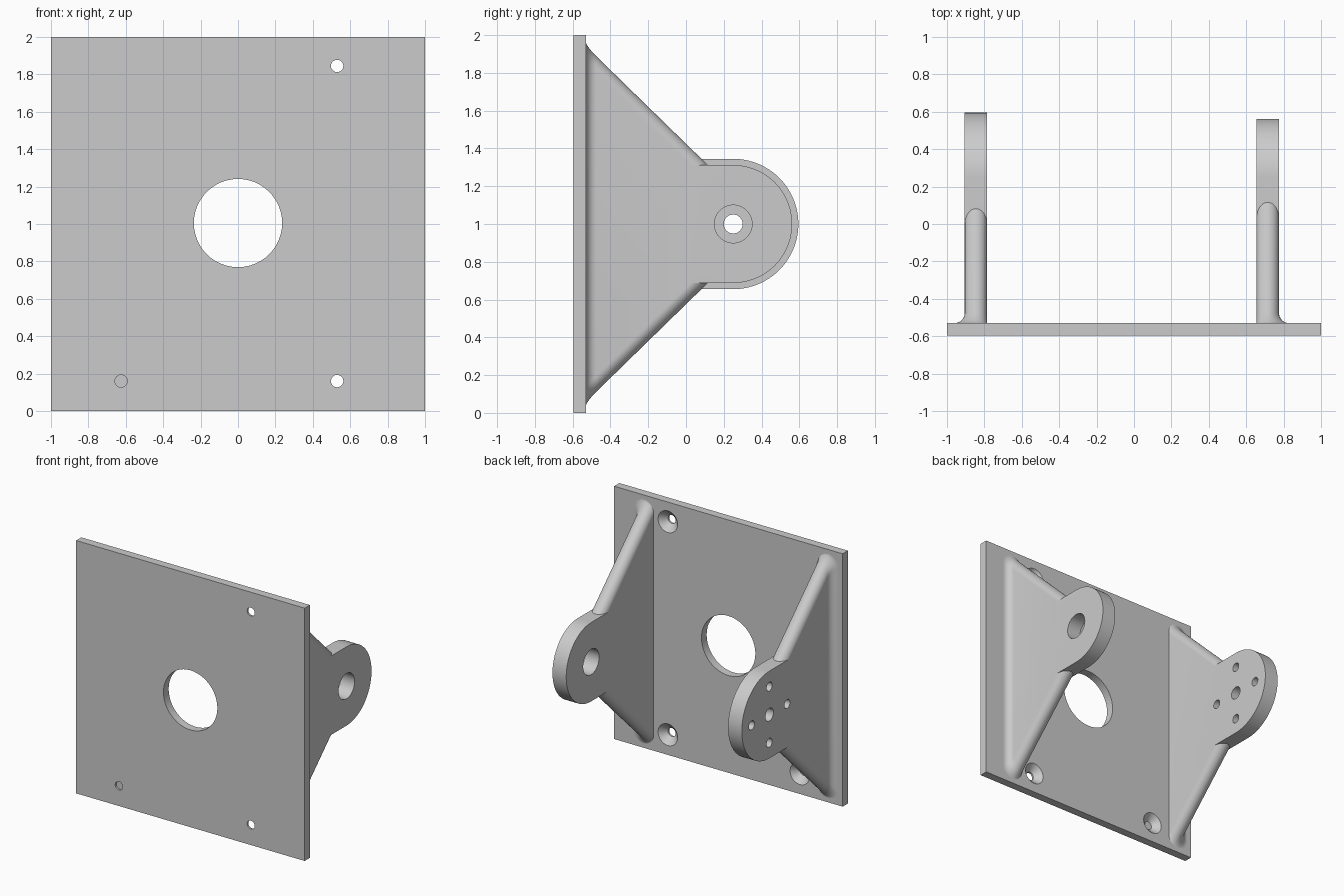
import bpy, bmesh, math
from mathutils import Matrix, Vector

cube = bpy.data.objects.get("Cube")
if cube:
    bpy.data.objects.remove(cube, do_unlink=True)

grey = bpy.data.materials.new("light_grey")
grey.use_nodes = True
grey.diffuse_color = (0.6, 0.6, 0.6, 1)
grey.node_tree.nodes["Principled BSDF"].inputs["Base Color"].default_value = (0.6, 0.6, 0.6, 1)

BACK = -0.53        # back surface of the plate
FRONT = -0.595
PIVOT_Y = 0.25
MID = 1.0
TURN = {"X": Matrix.Rotation(math.pi / 2, 4, "Y"),
        "Y": Matrix.Rotation(-math.pi / 2, 4, "X")}


def finish(name, bm):
    bmesh.ops.recalc_face_normals(bm, faces=bm.faces)
    mesh = bpy.data.meshes.new(name)
    bm.to_mesh(mesh)
    bm.free()
    mesh.materials.append(grey)
    obj = bpy.data.objects.new(name, mesh)
    bpy.context.collection.objects.link(obj)
    return obj


def loft(name, rings):
    """Skin a list of equal-length point rings and cap both ends."""
    bm = bmesh.new()
    rows = [[bm.verts.new(p) for p in ring] for ring in rings]
    n = len(rows[0])
    for a, b in zip(rows, rows[1:]):
        for i in range(n):
            j = (i + 1) % n
            bm.faces.new((a[i], a[j], b[j], b[i]))
    bm.faces.new(rows[0])
    bm.faces.new(rows[-1])
    return finish(name, bm)


def cutter(axis, center, r1, r2, length):
    bm = bmesh.new()
    bmesh.ops.create_cone(bm, cap_ends=True, segments=48, radius1=r1, radius2=r2,
                          depth=length, matrix=Matrix.Translation(center) @ TURN[axis])
    obj = finish("cutter", bm)
    obj.hide_render = True
    return obj


def select(obj):
    bpy.ops.object.select_all(action="DESELECT")
    obj.select_set(True)
    bpy.context.view_layer.objects.active = obj


def combine(obj, other, operation):
    select(obj)
    mod = obj.modifiers.new("combine", "BOOLEAN")
    mod.operation = operation
    mod.solver = "EXACT"
    mod.object = other
    bpy.ops.object.modifier_apply(modifier=mod.name)
    bpy.data.objects.remove(other, do_unlink=True)


def drill(obj, axis, center, radius):
    combine(obj, cutter(axis, center, radius, radius, 0.4), "DIFFERENCE")


def smooth(obj):
    select(obj)
    bpy.ops.object.shade_smooth_by_angle(angle=math.radians(30))


# Mounting plate with central opening and countersunk screw holes
bm = bmesh.new()
bmesh.ops.create_cube(bm, size=1, matrix=Matrix.Translation((0, (FRONT + BACK) / 2, MID))
                      @ Matrix.Diagonal((2, BACK - FRONT, 2, 1)))
plate = finish("mounting_plate", bm)
drill(plate, "Y", (0, BACK, 1.005), 0.236)
for x, z in ((0.53, 1.845), (0.53, 0.16), (-0.625, 0.16)):
    drill(plate, "Y", (x, BACK, z), 0.033)
    combine(plate, cutter("Y", (x, BACK - 0.02, z), 0.033, 0.096, 0.06), "DIFFERENCE")
smooth(plate)


def rib_ring(y, inner, side):
    """Round-ended cross-section, flared on the outside near the plate."""
    fillet = 0.055
    s = min(max(y - BACK, 0), fillet)
    flare = fillet - math.sqrt(fillet ** 2 - (fillet - s) ** 2)
    half = (0.12 + flare) / 2
    xc = inner + side * half
    rise = 0.084
    straight = 0.425 - 0.975 * y + 0.4 * flare - rise
    ring = []
    for end in (1, -1):
        for i in range(17):
            a = math.pi * i / 16
            ring.append((xc + end * half * math.cos(a), y,
                         MID + end * (straight + rise * math.sin(a))))
    return ring


def ear_outline(x, radius):
    arc = [(x, PIVOT_Y + radius * math.cos(a), MID + radius * math.sin(a))
           for a in (math.pi * (i / 48 - 0.5) for i in range(49))]
    return arc + [(x, 0.01, MID + radius), (x, 0.01, MID - radius)]


def bracket(name, inner, side, radius):
    """Triangular rib with rounded ridges joined to a rounded pivot ear."""
    levels = [BACK - 0.01] + [BACK + 0.055 * (1 - math.cos(math.pi / 2 * i / 8))
                              for i in range(9)] + [0.13]
    arm = loft(name, [rib_ring(y, inner, side) for y in levels])
    ear = loft("ear", [ear_outline(inner + side * t, radius) for t in (0, 0.12)])
    combine(arm, ear, "UNION")
    return arm


# Left bracket with a wide pivot bore
left = bracket("left_bracket", 0.655, 1, 0.312)
drill(left, "X", (0.715, PIVOT_Y, MID), 0.1)
smooth(left)

# Right bracket with a shaft hole and four bolt holes around it
right = bracket("right_bracket", -0.785, -1, 0.345)
pivot = Vector((-0.845, PIVOT_Y, MID))
drill(right, "X", pivot, 0.05)
for dy, dz in ((1, 0), (-1, 0), (0, 1), (0, -1)):
    drill(right, "X", pivot + 0.222 * Vector((0, dy, dz)), 0.035)
smooth(right)
